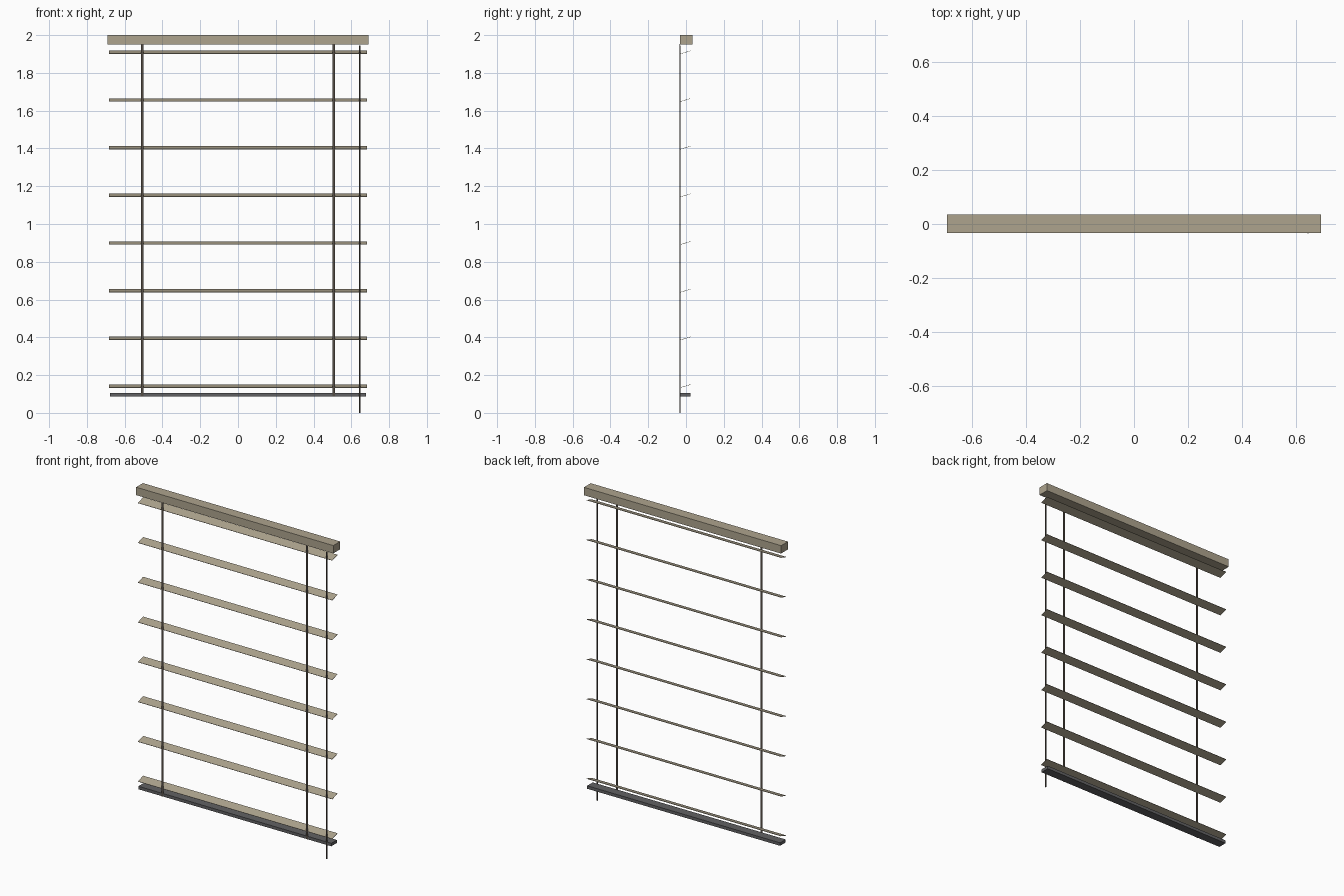
import bpy, math

if "Cube" in bpy.data.objects:
    bpy.data.objects.remove(bpy.data.objects["Cube"])

def material(name, rgb):
    m = bpy.data.materials.new(name)
    m.diffuse_color = (*rgb, 1)
    m.use_nodes = True
    m.node_tree.nodes["Principled BSDF"].inputs["Base Color"].default_value = m.diffuse_color
    return m

TAN = material("tan", (0.42, 0.37, 0.27))
DARK = material("dark_grey", (0.12, 0.12, 0.125))
CORD = material("cord_brown", (0.09, 0.075, 0.06))

def box(name, loc, size, mat, tilt=0):
    bpy.ops.mesh.primitive_cube_add(size=1, location=loc)
    o = bpy.context.object
    o.name = name
    o.scale = size
    bpy.ops.object.transform_apply(location=False, rotation=False, scale=True)
    o.rotation_euler.x = tilt
    o.data.materials.append(mat)
    return o

# Head rail and bottom rail
box("head_rail", (0, 0.001, 1.975), (1.384, 0.068, 0.05), TAN)
box("bottom_rail", (0, -0.004, 0.097), (1.354, 0.056, 0.019), DARK)

# Tilted slats, front edge low
for i in range(8):
    box(f"slat_{i + 1}", (0, -0.003, 0.142 + i * 0.2524),
        (1.364, 0.055, 0.002), TAN, math.radians(17))

# Flat ladder tapes along the front edge
for side, x in (("left", -0.507), ("right", 0.507)):
    box(f"ladder_tape_{side}", (x, -0.032, 1.02), (0.014, 0.003, 1.865), CORD)

# Tilt wand hanging to the floor line
bpy.ops.mesh.primitive_cylinder_add(vertices=8, radius=0.0035, depth=1.945,
                                    location=(0.645, -0.0315, 0.9725))
wand = bpy.context.object
wand.name = "tilt_wand"
wand.data.materials.append(CORD)
bpy.ops.object.shade_smooth_by_angle()
